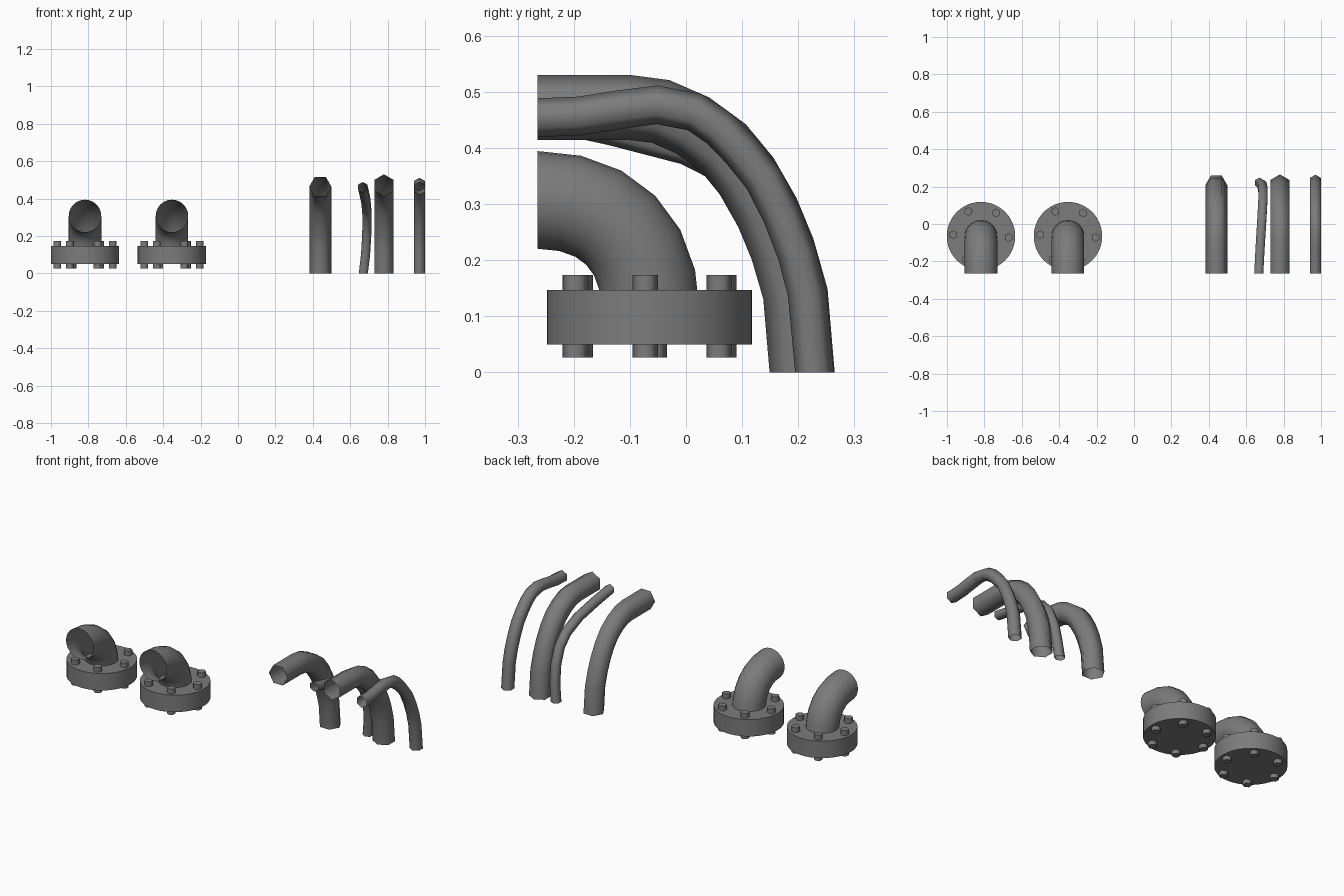
import bpy, bmesh
from math import cos, sin, radians, tau
from mathutils import Vector
from mathutils.geometry import interpolate_bezier

if "Cube" in bpy.data.objects:
    bpy.data.objects.remove(bpy.data.objects["Cube"])

grey = bpy.data.materials.new("dark_grey_metal")
grey.use_nodes = True
GREY = (0.2, 0.2, 0.2, 1)
grey.diffuse_color = GREY
grey.node_tree.nodes["Principled BSDF"].inputs["Base Color"].default_value = GREY


def cylinder(name, x, y, z0, z1, radius, sides, turn=0.0):
    bpy.ops.mesh.primitive_cylinder_add(
        vertices=sides, radius=radius, depth=z1 - z0,
        location=(x, y, (z0 + z1) / 2), rotation=(0, 0, turn))
    ob = bpy.context.object
    ob.name = name
    ob.data.materials.append(grey)
    bpy.ops.object.shade_smooth_by_angle(angle=radians(65))
    return ob


def tube(name, path, radius, sides, phase=0.0):
    """Open-ended tube swept along a path that bends around the x axis."""
    path = [Vector(p) for p in path]
    bm = bmesh.new()
    rings = []
    for i, p in enumerate(path):
        t = path[min(i + 1, len(path) - 1)] - path[max(i - 1, 0)]
        if i == 0:
            t = Vector((0, 0, 1))      # cut level at the foot
        elif i == len(path) - 1:
            t = Vector((0, -1, 0))     # cut upright at the mouth
        v = Vector((1, 0, 0)).cross(t).normalized()
        u = t.cross(v).normalized()
        angles = [phase + tau * k / sides for k in range(sides)]
        rings.append([bm.verts.new(p + radius * (cos(a) * u + sin(a) * v)) for a in angles])
    for a, b in zip(rings, rings[1:]):
        for k in range(sides):
            n = (k + 1) % sides
            bm.faces.new((a[k], a[n], b[n], b[k])).smooth = True
    bmesh.ops.recalc_face_normals(bm, faces=bm.faces)
    me = bpy.data.meshes.new(name)
    bm.to_mesh(me)
    bm.free()
    me.materials.append(grey)
    ob = bpy.data.objects.new(name, me)
    bpy.context.collection.objects.link(ob)
    return ob


# Two flanged elbows with six through-bolts each
FLANGE_Y = -0.065
for side, x in (("right", -0.818), ("left", -0.353)):
    cylinder(f"{side}_flange", x, FLANGE_Y, 0.05, 0.147, 0.183, 48)
    for k in range(6):
        a = radians(-3 + 60 * k)
        cylinder(f"{side}_bolt_{k + 1}", x + 0.148 * cos(a), FLANGE_Y + 0.148 * sin(a),
                 0.027, 0.174, 0.023, 6, radians(-3))
    foot, mouth = Vector((x, -0.0625, 0.105)), Vector((x, -0.265, 0.3075))
    reach = 0.126
    bend = interpolate_bezier(foot, foot + Vector((0, 0, reach)),
                              mouth + Vector((0, reach, 0)), mouth, 7)
    tube(f"{side}_elbow", bend, 0.087, 24)

# Bent hoses: (y, z) centre lines from foot to mouth
wide = [(0.207, 0), (0.195, 0.14), (0.172, 0.22), (0.145, 0.285), (0.108, 0.35),
        (0.067, 0.4), (0.012, 0.44), (-0.045, 0.465), (-0.1, 0.472), (-0.265, 0.472)]
slack = [(0.22, 0), (0.213, 0.1), (0.195, 0.2), (0.16, 0.285), (0.105, 0.345),
         (0, 0.398), (-0.13, 0.432), (-0.265, 0.461)]
humped = [(0.229, 0), (0.216, 0.14), (0.198, 0.21), (0.171, 0.28), (0.138, 0.345),
          (0.098, 0.395), (0.06, 0.434), (0.015, 0.464), (-0.052, 0.477),
          (-0.12, 0.468), (-0.19, 0.457), (-0.265, 0.454)]
slack_x = [0.67, 0.682, 0.688, 0.69, 0.688, 0.682, 0.674, 0.667]

tube("outer_wide_hose", [(0.44, y, z * 0.985) for y, z in wide], 0.059, 6)
tube("slack_hose", [(x, y, z) for x, (y, z) in zip(slack_x, slack)], 0.028, 6, tau / 4)
tube("inner_wide_hose", [(0.78, y, z) for y, z in wide], 0.058, 6, tau / 4)
tube("humped_hose", [(0.97, y, z) for y, z in humped], 0.0345, 6, tau / 4)
